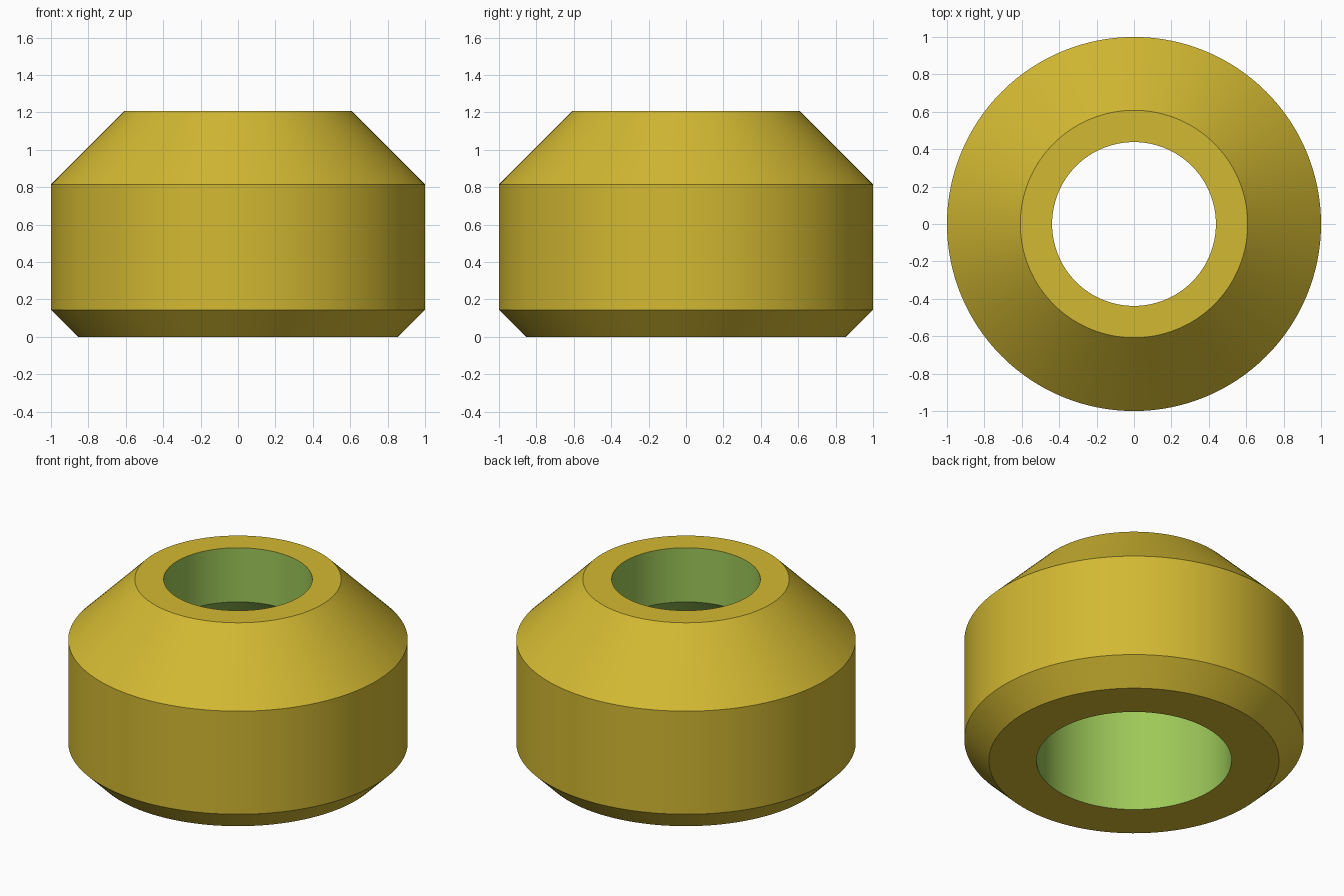
import bpy
import bmesh
import math

SEGMENTS = 128

cube = bpy.data.objects.get("Cube")
if cube:
    bpy.data.objects.remove(cube, do_unlink=True)


def make_material(name, rgb):
    mat = bpy.data.materials.new(name)
    mat.use_nodes = True
    color = (*rgb, 1.0)
    mat.diffuse_color = color
    mat.node_tree.nodes["Principled BSDF"].inputs["Base Color"].default_value = color
    return mat


def lathe(name, profile, materials):
    """Revolve a closed profile of (radius, height, material of the next band)."""
    bm = bmesh.new()
    rings = []
    for radius, height, _ in profile:
        angles = [2 * math.pi * i / SEGMENTS for i in range(SEGMENTS)]
        rings.append([bm.verts.new((radius * math.cos(a), radius * math.sin(a), height))
                      for a in angles])
    for k, ring in enumerate(rings):
        upper = rings[(k + 1) % len(rings)]
        for i in range(SEGMENTS):
            j = (i + 1) % SEGMENTS
            face = bm.faces.new((ring[i], ring[j], upper[j], upper[i]))
            face.material_index = profile[k][2]
    bmesh.ops.recalc_face_normals(bm, faces=bm.faces[:])
    mesh = bpy.data.meshes.new(name)
    bm.to_mesh(mesh)
    bm.free()
    for mat in materials:
        mesh.materials.append(mat)
    obj = bpy.data.objects.new(name, mesh)
    bpy.context.collection.objects.link(obj)
    bpy.ops.object.select_all(action="DESELECT")
    obj.select_set(True)
    bpy.context.view_layer.objects.active = obj
    bpy.ops.object.shade_smooth_by_angle(angle=math.radians(30))
    return obj


yellow = make_material("brass_yellow", (0.65, 0.485, 0.032))
green = make_material("bore_green", (0.34, 0.58, 0.10))
BODY, BORE = 0, 1

# Chamfered ring with a stepped through bore
lathe("bushing", [
    (0.575, 0.0, BODY),     # underside
    (0.855, 0.0, BODY),     # lower chamfer
    (1.0, 0.145, BODY),     # outer wall
    (1.0, 0.815, BODY),     # upper cone
    (0.608, 1.207, BODY),   # top rim
    (0.438, 1.207, BORE),   # narrow bore
    (0.438, 0.855, BORE),   # bore shoulder
    (0.575, 0.718, BORE),   # wide bore
], [yellow, green])
